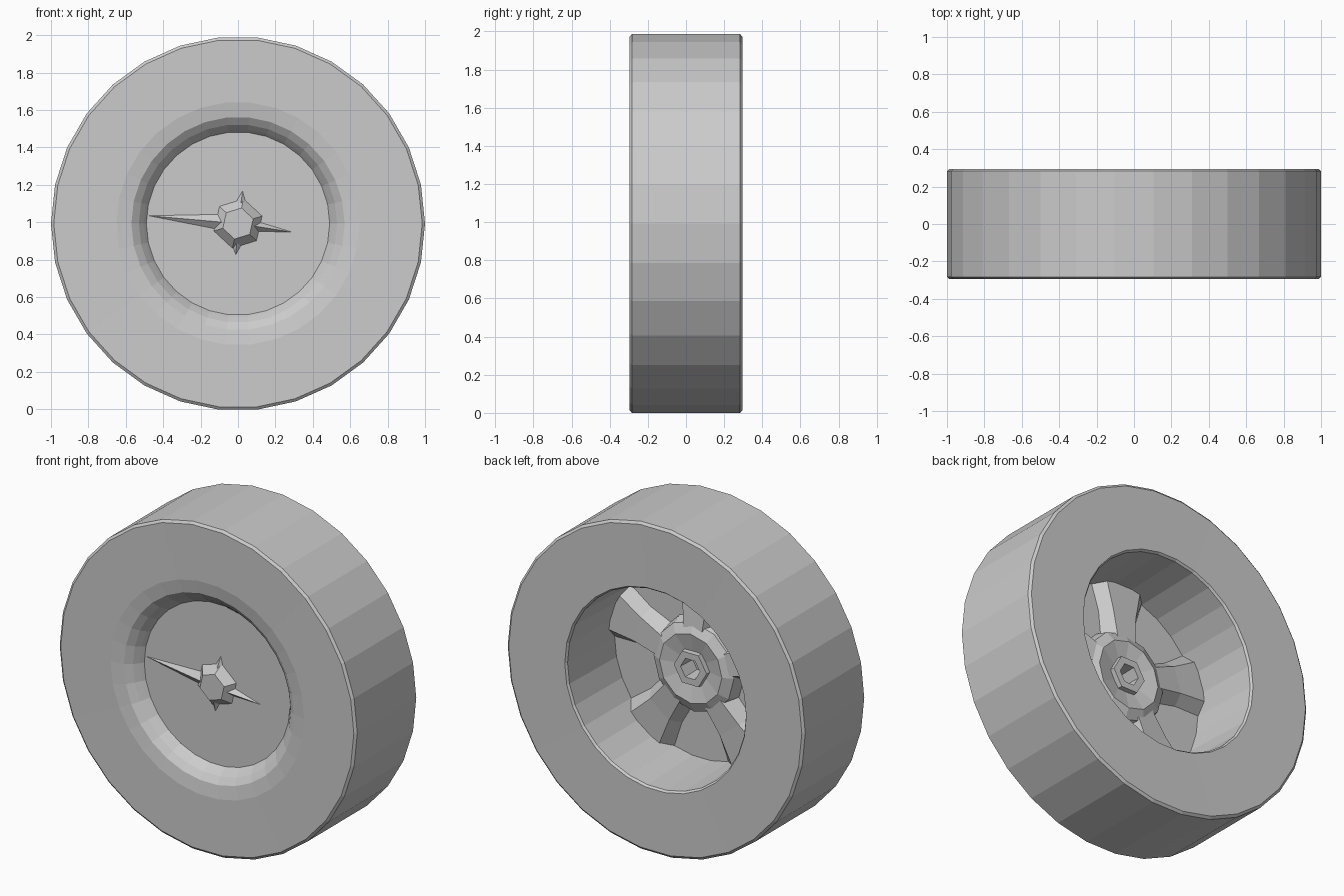
import bpy, bmesh
from math import sin, cos, pi, radians
from mathutils import Vector

if "Cube" in bpy.data.objects:
    bpy.data.objects.remove(bpy.data.objects["Cube"])

CZ = 0.993  # wheel centre height


def polar(r, a, y):
    return Vector((r * cos(a), y, CZ + r * sin(a)))


def finish(name, bm):
    bmesh.ops.remove_doubles(bm, verts=bm.verts, dist=1e-5)
    bmesh.ops.recalc_face_normals(bm, faces=bm.faces)
    me = bpy.data.meshes.new(name)
    bm.to_mesh(me)
    bm.free()
    ob = bpy.data.objects.new(name, me)
    bpy.context.collection.objects.link(ob)
    return ob


def lathe(name, profile, n, closed=True, phase=0.0):
    """Revolve (radius, y) points around the wheel axis."""
    bm = bmesh.new()
    rings = [[bm.verts.new(polar(r, 2 * pi * i / n + phase, y)) for i in range(n)]
             for r, y in profile]
    for k in range(len(rings) if closed else len(rings) - 1):
        a, b = rings[k], rings[(k + 1) % len(rings)]
        for i in range(n):
            j = (i + 1) % n
            bm.faces.new((a[i], a[j], b[j], b[i]))
    if not closed:
        bm.faces.new(rings[0])
        bm.faces.new(rings[-1])
    return finish(name, bm)


# Tyre and rim share one revolved section: chamfered tread, flat sidewalls,
# shallow rounded front lip, deep barrel open at the back
lathe("tyre_and_rim", [
    (1.0, -0.283), (1.0, 0.283), (0.985, 0.295), (0.61, 0.293),
    (0.60, 0.28), (0.585, -0.15), (0.49, -0.15), (0.49, -0.20),
    (0.505, -0.22), (0.53, -0.25), (0.57, -0.28), (0.65, -0.293),
    (0.985, -0.295)], 30)

# Wheel disc closing the front
lathe("wheel_disc", [(0.50, -0.20), (0.50, -0.15)], 30, closed=False)

# Dished hub on the inside with a hexagonal socket
lathe("rear_hub", [
    (0.29, -0.15), (0.27, -0.075), (0.21, -0.045), (0.10, -0.07),
    (0.07, -0.07), (0.06, -0.14), (0.06, -0.152)], 12)
lathe("hub_socket_ring", [(0.12, -0.15), (0.11, -0.04), (0.065, -0.04), (0.06, -0.15)], 6)

# Small faceted cap on the front
lathe("front_cap", [(0.14, -0.195), (0.085, -0.25)], 6, closed=False, phase=0.3)

# Five tapered spokes on the inner side of the disc
for s in range(5):
    bm = bmesh.new()
    ang = radians(90 + 72 * s)
    d, t = Vector((cos(ang), 0, sin(ang))), Vector((-sin(ang), 0, cos(ang)))
    rings = []
    for r, base, top, y in ((0.2, 0.11, 0.06, -0.06), (0.4, 0.13, 0.08, -0.08),
                            (0.585, 0.19, 0.12, -0.09)):
        c = Vector((0, 0, CZ)) + d * r
        rings.append([bm.verts.new(c + t * w + Vector((0, yy, 0)))
                      for w, yy in ((-base, -0.152), (-top, y), (top, y), (base, -0.152))])
    for a, b in zip(rings, rings[1:]):
        for i in range(4):
            j = (i + 1) % 4
            bm.faces.new((a[i], a[j], b[j], b[i]))
    bm.faces.new(rings[0])
    bm.faces.new(rings[-1])
    finish(f"spoke_{s + 1}", bm)

# Sharp creased fins radiating from the front cap
for i, (ang, length, half) in enumerate(((175, 0.49, 0.05), (-9, 0.30, 0.035),
                                         (82, 0.18, 0.05), (266, 0.17, 0.05))):
    bm = bmesh.new()
    a = radians(ang)
    t = Vector((-sin(a), 0, cos(a)))
    root = polar(0.07, a, -0.195)
    vs = [bm.verts.new(p) for p in (root + t * half, root - t * half,
                                    polar(0.07, a, -0.235), polar(length, a, -0.199))]
    for f in ((0, 1, 2), (0, 2, 3), (1, 3, 2), (0, 3, 1)):
        bm.faces.new([vs[k] for k in f])
    finish(f"cap_fin_{i + 1}", bm)
